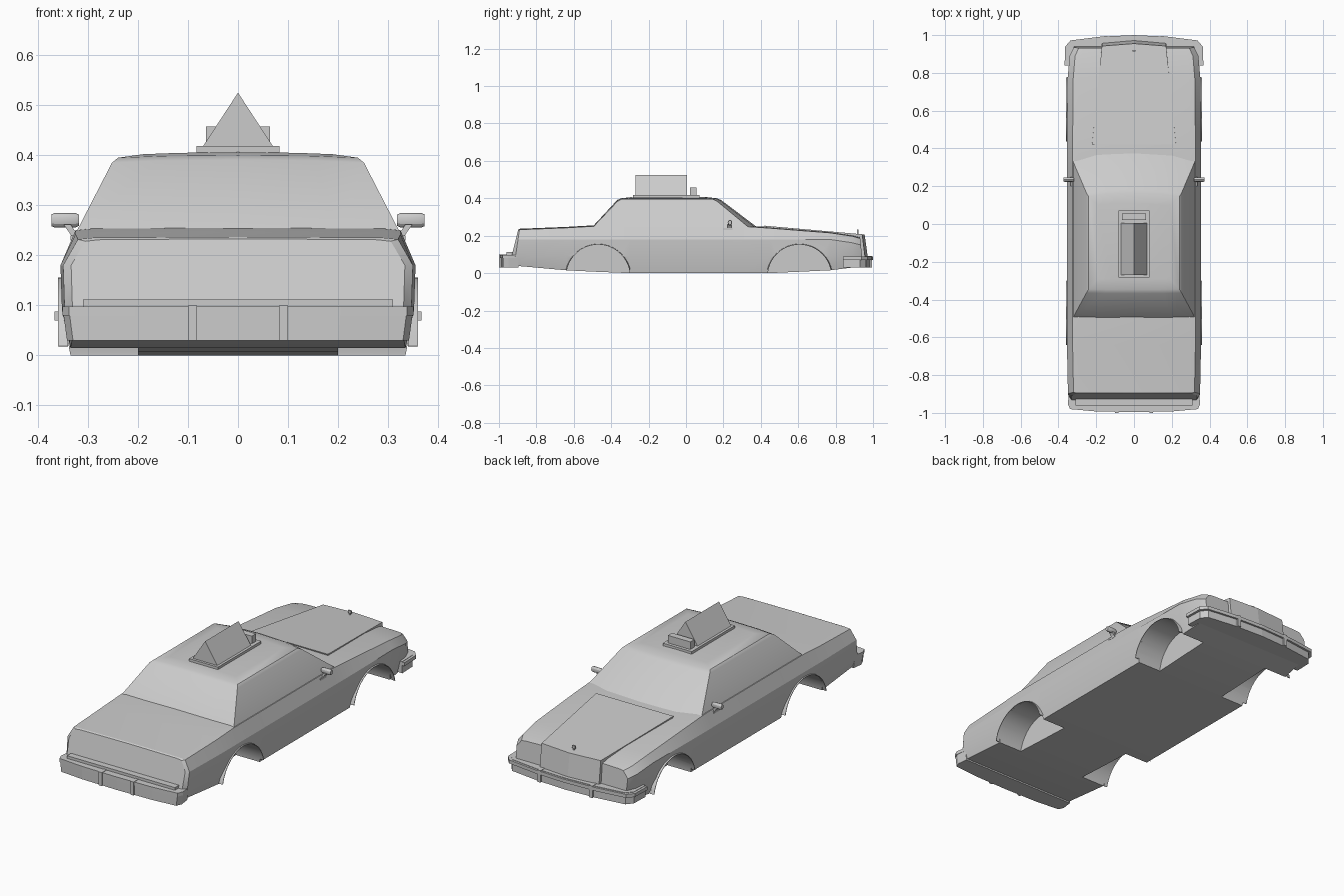
import bpy, bmesh, math
from mathutils import Vector

cube = bpy.data.objects.get("Cube")
if cube:
    bpy.data.objects.remove(cube, do_unlink=True)

paint = bpy.data.materials.new("light_grey")
paint.use_nodes = True
GREY = (0.6, 0.6, 0.6, 1)
paint.diffuse_color = GREY
paint.node_tree.nodes["Principled BSDF"].inputs["Base Color"].default_value = GREY


def loft(name, rings, smooth=True, loop=False):
    """Join equal closed rings of points with quads; cap the ends."""
    bm = bmesh.new()
    rows = [[bm.verts.new(p) for p in r] for r in rings]
    pairs = list(zip(rows, rows[1:]))
    if loop:
        pairs.append((rows[-1], rows[0]))
    else:
        bm.faces.new(rows[0])
        bm.faces.new(rows[-1])
    for a, b in pairs:
        n = len(a)
        for i in range(n):
            j = (i + 1) % n
            bm.faces.new((a[i], a[j], b[j], b[i]))
    bmesh.ops.recalc_face_normals(bm, faces=bm.faces)
    me = bpy.data.meshes.new(name)
    bm.to_mesh(me)
    bm.free()
    me.materials.append(paint)
    ob = bpy.data.objects.new(name, me)
    bpy.context.collection.objects.link(ob)
    if smooth:
        shade(ob)
    return ob


def shade(ob, angle=25):
    bpy.ops.object.select_all(action='DESELECT')
    ob.select_set(True)
    bpy.context.view_layer.objects.active = ob
    bpy.ops.object.shade_smooth_by_angle(angle=math.radians(angle))


def mirrored(half):
    """Complete a half outline that runs from +x towards the middle."""
    return half + [(-p[0],) + tuple(p[1:]) for p in reversed(half) if p[0] > 0]


def slab(name, outline, z0, z1, grow=1.0):
    low = [(x, y, z0) for x, y in outline]
    high = [(x * grow, y, z1) for x, y in outline]
    return loft(name, [low, high], smooth=False)


def box(name, x0, x1, y0, y1, z0, z1):
    return slab(name, [(x0, y0), (x1, y0), (x1, y1), (x0, y1)], z0, z1)


# Lower body: sections from tail to nose (y, lean, floor, width, belt, crown)
stations = [
    (-.955, .25, .045, .94, .228, .233),
    (-.925, .15, .04, .985, .232, .237),
    (-.64, 0, .015, 1, .242, .247),
    (-.5, 0, .008, 1, .25, .255),
    (-.3, 0, 0, 1, .25, .253),
    (.3, 0, 0, 1, .25, .253),
    (.45, 0, 0, 1, .24, .247),
    (.77, 0, .015, .99, .215, .221),
    (.89, 0, .03, .96, .197, .203),
    (.95, -.1, .035, .9, .185, .195),
]


def section(y, lean, floor, k, belt, crown):
    half = [(.335, floor), (.352, .09), (.355, min(.18, belt - .035)),
            (.325, belt), (.295, belt + .003), (0, crown)]
    return [(x * k, y + lean * z, z) for x, z in mirrored(half)]


body = loft("body", [section(*s) for s in stations], smooth=False)

# Wheel wells cut into the body, each with a thin raised lip
R, AXLE_Z = .17, -.018
for axle, label in ((-.47, "rear"), (.607, "front")):
    for s, side in ((1, "left"), (-1, "right")):
        arc = [(axle + R * math.cos(a), AXLE_Z + R * math.sin(a))
               for a in (2 * math.pi * i / 48 for i in range(48))]
        cutter = loft("well_cutter", [[(s * x, y, z) for y, z in arc] for x in (.2, .42)], False)
        mod = body.modifiers.new("well", 'BOOLEAN')
        mod.operation, mod.solver, mod.object = 'DIFFERENCE', 'EXACT', cutter
        bpy.context.view_layer.objects.active = body
        bpy.ops.object.modifier_apply(modifier=mod.name)
        bpy.data.objects.remove(cutter, do_unlink=True)
        rings = []
        for i in range(25):
            a = math.radians(12 + 156 * i / 24)
            rings.append([(s * x, axle + r * math.cos(a), AXLE_Z + r * math.sin(a))
                          for x, r in ((.34, R), (.36, R), (.36, R + .003), (.34, R + .006))])
        loft(f"{label}_{side}_arch_lip", rings)
shade(body)


# Cabin: stacked rings; the screens bow outward at the middle
def cabin_ring(w, back, front, bow, z, rise=0):
    half = [(w, back, z), (w, front, z), (w * .62, front + bow * .75, z + rise * .7),
            (0, front + bow, z + rise), (-w * .62, front + bow * .75, z + rise * .7),
            (-w, front, z), (-w, back, z), (-w * .62, back - bow * .1, z + rise * .7),
            (0, back - bow * .12, z + rise), (w * .62, back - bow * .1, z + rise * .7)]
    return half


loft("cabin", [
    cabin_ring(.328, -.505, .35, .045, .235),
    cabin_ring(.32, -.49, .325, .045, .253),
    cabin_ring(.252, -.365, .165, .022, .385, .006),
    cabin_ring(.24, -.345, .145, .02, .395, .005),
    cabin_ring(.19, -.29, .1, .01, .402, .004),
])

# Raised hood panel running down into the grille
hood_plan = [(.222, .42), (.17, .942), (0, .955)]
top = mirrored([(x, y, .2535 - (y - .42) * .088) for x, y in hood_plan])
foot = mirrored([(.222, .43, .22), (.17, .957, .085), (0, .972, .085)])
loft("hood", [foot, top], smooth=False)
box("hood_ornament_stem", -.003, .003, .915, .921, .2, .225)
box("hood_ornament", -.009, .009, .914, .922, .218, .232)

# Rear bumper with trim line and guards
rear_plan = mirrored([(.335, -.895), (.342, -.95), (.33, -.978), (.2, -.99), (0, -.994)])
slab("rear_bumper", rear_plan, .03, .08, 1.02)
slab("rear_bumper_top", [(x * 1.025, y * 1.002) for x, y in rear_plan], .08, .098)
box("rear_sill", -.31, .31, -.96, -.9, .098, .112)

# Front bumper, slightly pointed, with a protruding rubbing strip
front_plan = mirrored([(.355, .84), (.352, .93), (.325, .962), (.17, .982), (0, .99)])
slab("front_bumper", front_plan, .03, .09)
slab("front_rubbing_strip", [(x * 1.035, y * 1.01 if y > .9 else y) for x, y in front_plan], .07, .088)

for s, side in ((1, "left"), (-1, "right")):
    a, b = sorted((s * .082, s * .1))
    box(f"rear_{side}_guard", a, b, -1, -.96, .03, .1)
    a, b = sorted((s * .14, s * .158))
    box(f"front_{side}_guard", a, b, .95, .994, .03, .092)

    # Door mirrors: rounded head on a slanted arm
    def mirror_ring(x, h):
        return [(s * x, .235 + .012 * math.cos(t) * h, .27 + .015 * math.sin(t) * h)
                for t in (math.pi * i / 6 for i in range(12))]
    loft(f"{side}_mirror_head", [mirror_ring(x, h) for x, h in
                                 ((.318, .75), (.325, .95), (.365, 1), (.373, .8))])
    loft(f"{side}_mirror_arm", [[(s * (x + dx), y, z) for dx, y in
                                 ((0, .222), (.014, .222), (.014, .243), (0, .243))]
                                for x, z in ((.313, .23), (.335, .262))], False)
    a, b = sorted((s * .305, s * .335))
    box(f"{side}_mirror_base", a, b, .2, .248, .23, .24)

# Roof sign: plate, ridge-shaped lamp and a small lamp box
box("sign_plate", -.083, .083, -.283, .072, .395, .418)
loft("sign_lamp", [[(-.07, y, .418), (.07, y, .418), (0, y, .525)] for y in (-.27, .005)], False)
box("sign_box", -.064, .064, .022, .056, .418, .457)
